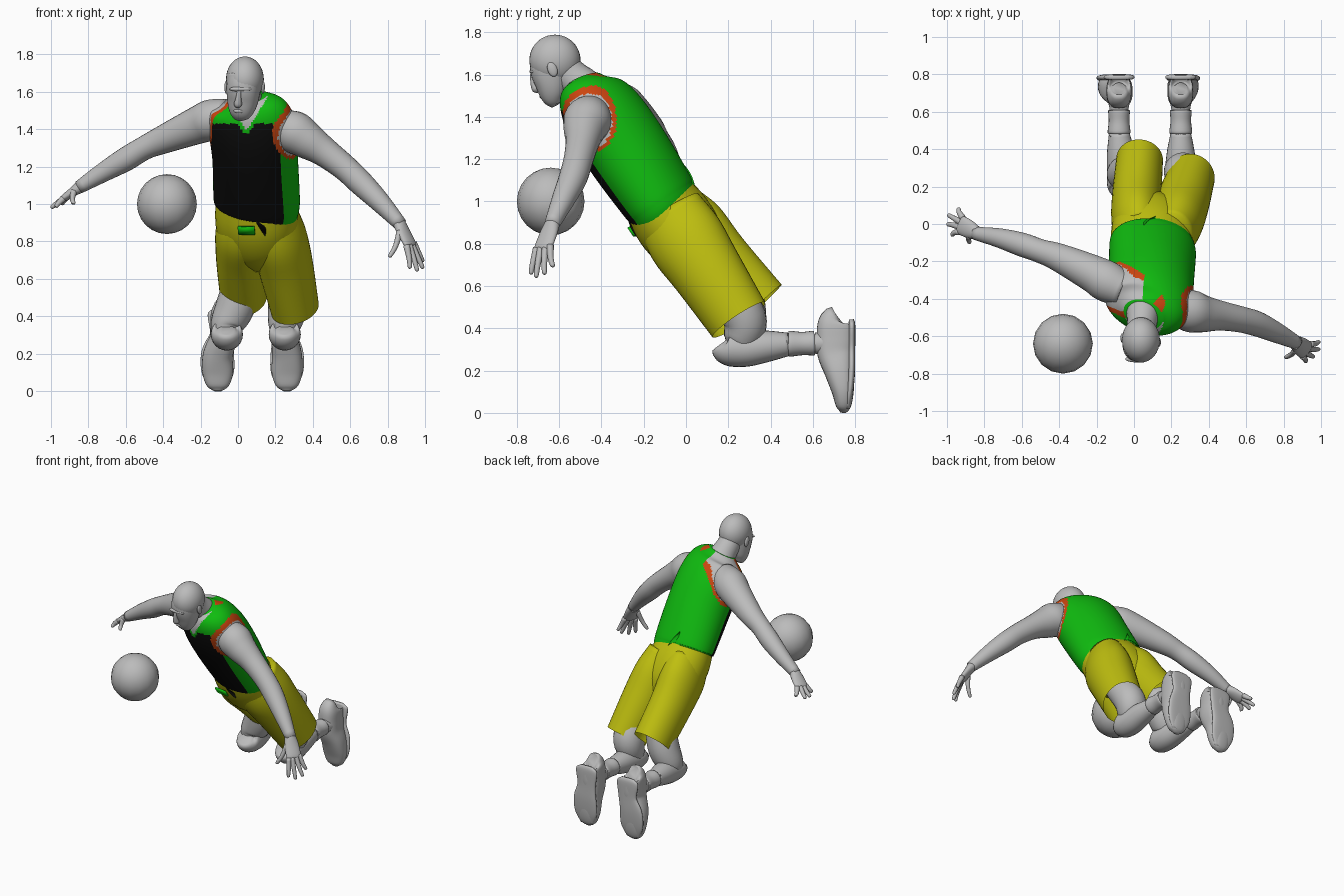
import bpy, bmesh, math
from mathutils import Vector

if "Cube" in bpy.data.objects:
    bpy.data.objects.remove(bpy.data.objects["Cube"], do_unlink=True)


def material(name, rgb):
    mat = bpy.data.materials.new(name)
    mat.use_nodes = True
    mat.diffuse_color = (*rgb, 1)
    mat.node_tree.nodes["Principled BSDF"].inputs["Base Color"].default_value = (*rgb, 1)
    return mat


GREY = material("pale grey", (.5, .5, .5))
GREEN = material("jersey green", (.005, .5, .005))
BLACK = material("jersey black", (.004, .004, .004))
YELLOW = material("shorts yellow", (.52, .52, .005))
ORANGE = material("trim orange", (.6, .06, .005))


def finish(name, bm, mats):
    mesh = bpy.data.meshes.new(name)
    bmesh.ops.recalc_face_normals(bm, faces=bm.faces)
    for face in bm.faces:
        face.smooth = True
    bm.to_mesh(mesh)
    bm.free()
    for mat in mats:
        mesh.materials.append(mat)
    obj = bpy.data.objects.new(name, mesh)
    bpy.context.collection.objects.link(obj)
    return obj


def spline(rows, steps):
    """Smooth curve through rows of x, y, z, half width, half depth."""
    pts = [Vector(r) for r in rows]
    pts = [pts[0] * 2 - pts[1]] + pts + [pts[-1] * 2 - pts[-2]]
    out = []
    for p, q, r, s in zip(pts, pts[1:], pts[2:], pts[3:]):
        for k in range(steps):
            t = k / steps
            out.append(q + (r - p) * (t / 2) + (p * 2 - q * 5 + r * 4 - s) * (t * t / 2)
                       + (q * 3 - p - r * 3 + s) * (t ** 3 / 2))
    return out + [pts[-2]]


def loft(name, rows, mats=(GREY,), side=(1, 0, 0), n=24, steps=5, power=1.0, caps=(1, 1), rule=None):
    """Skin elliptical sections along a path; rule picks a material per face."""
    bm = bmesh.new()
    secs = spline(rows, steps)
    rings = []
    for i, s in enumerate(secs):
        c = Vector(s[:3])
        t = (Vector(secs[min(i + 1, len(secs) - 1)][:3]) - Vector(secs[max(i - 1, 0)][:3])).normalized()
        lat = Vector(side)
        lat = (lat - t * lat.dot(t)).normalized()
        deep = t.cross(lat)
        ring = []
        for j in range(n):
            co, si = math.cos(math.tau * j / n), math.sin(math.tau * j / n)
            co, si = (math.copysign(abs(v) ** power, v) for v in (co, si))
            ring.append(bm.verts.new(c + lat * co * max(s[3], .002) + deep * si * max(s[4], .002)))
        rings.append(ring)
    for a, b in zip(rings, rings[1:]):
        for j in range(n):
            k = (j + 1) % n
            face = bm.faces.new((a[j], a[k], b[k], b[j]))
            if rule:
                face.material_index = rule(face.calc_center_median(), math.tau * (j + .5) / n)
    for use, ring in zip(caps, (rings[0], rings[-1])):
        if use:
            bm.faces.new(ring)
    return finish(name, bm, mats)


def ball(name, centre, radii, u=24, v=16):
    bm = bmesh.new()
    bmesh.ops.create_uvsphere(bm, u_segments=u, v_segments=v, radius=1)
    bmesh.ops.scale(bm, vec=radii, verts=bm.verts)
    obj = finish(name, bm, [GREY])
    obj.location = centre
    return obj


def tube(name, rows, **kw):
    """Loft with round sections: x, y, z, radius."""
    return loft(name, [(*r, r[-1]) for r in rows], **kw)


# Jersey: black front, green back and shoulders, orange armholes, open V neck
TWIST = (.95, -.27, -.1)
ARMHOLES = [(1, Vector((.29, -.46, 1.38)), Vector((.85, -.1, -.45)).normalized()),
            (-1, Vector((-.13, -.32, 1.45)), Vector((-.85, .4, -.35)).normalized())]


def jersey_rule(c, angle):
    co, si = math.cos(angle), math.sin(angle)
    for sign, p, d in ARMHOLES:
        dist = (c - p).cross(d).length
        if sign * co > .3 and dist < .132:
            return 2 if dist > .112 else 3
    if si < 0:
        opening = (c.z - 1.39) * .62 - abs(c.x - .045)
        if opening > 0:
            return 3
        if opening > -.02 and c.z > 1.38:
            return 0
        if c.z < 1.43 and si < (-.64 if co > 0 else -.35):
            return 1
    return 0


loft("jersey", [(.1, -.115, .995, .225, .165), (.1, -.135, 1.025, .235, .178),
                (.092, -.275, 1.235, .232, .195), (.078, -.385, 1.4, .238, .188),
                (.066, -.455, 1.505, .215, .15), (.05, -.485, 1.57, .11, .085)],
     mats=(GREEN, BLACK, ORANGE, GREY), side=TWIST, n=112, steps=14, rule=jersey_rule)

# Small waistband tie under the hem
bm = bmesh.new()
bmesh.ops.create_cube(bm, size=1)
bmesh.ops.scale(bm, vec=(.09, .012, .05), verts=bm.verts)
tie = finish("waist_tie", bm, [GREEN])
tie.location = (.045, -.252, .858)
tie.rotation_euler = (.6, 0, -.15)

# Shorts: pelvis and two open legs
loft("shorts_pelvis", [(.1, -.15, 1.04, .215, .16), (.1, -.06, .91, .225, .185),
                       (.11, .03, .79, .2, .165), (.13, .1, .7, .1, .1)],
     mats=(YELLOW,), side=TWIST, n=40)
loft("shorts_left_leg", [(.19, -.08, .95, .12, .165), (.22, 0, .82, .145, .185),
                         (.255, .1, .67, .145, .17), (.305, .25, .44, .128, .15)],
     mats=(YELLOW,), side=(.95, -.27, .1), n=40, caps=(1, 0))
loft("shorts_right_leg", [(.03, -.07, .95, .12, .165), (.015, .02, .85, .135, .185),
                          (.015, .15, .71, .132, .165), (.03, .345, .505, .125, .148)],
     mats=(YELLOW,), side=(1, -.1, .05), n=40, caps=(1, 0))


# Legs and shoes
def leg(label, knee, ankle, toe, thigh):
    tube(label + "_thigh", [(*thigh, .1), ((thigh[0] + knee) / 2, .275, .45, .105),
                            (knee, .265, .35, .088), (knee, .24, .29, .06)])
    mid = (knee + ankle) / 2
    tube(label + "_shin", [(knee, .17, .33, .04), (knee, .19, .31, .08), (knee, .27, .302, .085),
                           (mid, .38, .315, .075), (ankle, .49, .325, .054)])
    tube(label + "_sock", [(ankle, .485, .327, .05), (ankle, .49, .327, .061), (ankle, .55, .328, .055),
                           (ankle, .605, .33, .058), (ankle, .61, .33, .05), (ankle, .66, .33, .06)], steps=4)
    loft(label + "_shoe", [(ankle, .725, .446, .03, .05), (ankle, .712, .43, .062, .085),
                           (ankle, .71, .35, .068, .092), (ankle, .71, .28, .072, .088),
                           (toe, .727, .19, .08, .07), (toe, .742, .1, .082, .052),
                           (toe, .745, .03, .06, .035), (toe, .742, 0, .02, .012)], power=.8, n=32)
    loft(label + "_sole", [(ankle, .782, .442, .05, .012), (ankle, .785, .41, .082, .016),
                           (ankle, .784, .3, .07, .016), (toe, .783, .2, .088, .017),
                           (toe, .775, .1, .086, .016), (toe, .762, .02, .05, .012)], power=.7, n=32)


leg("left", .25, .25, .262, (.28, .18, .6))
leg("right", -.06, -.08, -.108, (.03, .26, .6))


# Hands: flat palm, four fingers and a thumb
def hand(label, wrist, palm, across, tips):
    w, p, a = Vector(wrist), Vector(palm), Vector(across).normalized()
    loft(label + "_palm", [(*w, .036, .034), (*w.lerp(p, .45), .048, .026),
                           (*p, .05, .02), (*(p + (p - w) * .12), .035, .01)], side=a)
    for i, tip in enumerate(tips):
        end = Vector(tip)
        thumb = i == len(tips) - 1
        start = w.lerp(p, .35) - a * .03 if thumb else p + a * (.038 - .025 * i)
        bend = start.lerp(end, .5) + (p - w) * .08
        tube(f"{label}_finger_{i}", [(*start, .018), (*bend, .014), (*start.lerp(end, .93), .011),
                                     (*end, .004)], n=12, steps=4)


# Arms
tube("left_arm", [(.22, -.44, 1.42, .09), (.3, -.465, 1.385, .113), (.37, -.48, 1.34, .1),
                  (.46, -.49, 1.28, .08), (.57, -.51, 1.195, .07), (.66, -.535, 1.11, .067),
                  (.76, -.58, 1.01, .055), (.87, -.635, .89, .036)], side=(0, 1, 0))
tube("right_arm", [(-.05, -.355, 1.475, .09), (-.14, -.31, 1.45, .11), (-.22, -.265, 1.42, .1),
                   (-.4, -.18, 1.345, .076), (-.5, -.145, 1.3, .064), (-.6, -.11, 1.24, .064),
                   (-.72, -.075, 1.17, .052), (-.85, -.05, 1.09, .035)], side=(0, 1, 0))
hand("left", (.86, -.63, .9), (.92, -.675, .785), (.06, .1, .02),
     [(.99, -.63, .69), (.99, -.67, .655), (.96, -.71, .64), (.92, -.735, .655), (.81, -.715, .715)])
hand("right", (-.84, -.05, 1.095), (-.925, -.005, 1.035), (.04, .15, .02),
     [(-.94, .085, 1.0), (-.995, .05, .985), (-1, 0, .98), (-.975, -.06, .985), (-.88, -.1, 1.0)])

# Neck and head, tipped forward and slightly turned
loft("neck", [(.05, -.43, 1.47, .12, .1), (.048, -.475, 1.535, .092, .09),
              (.042, -.54, 1.59, .078, .082), (.038, -.59, 1.64, .075, .08)])
ball("skull", (.037, -.62, 1.668), (.101, .121, .121), 32, 24)
loft("face", [(.036, -.628, 1.68, .09, .105), (.03, -.637, 1.62, .09, .1), (.025, -.632, 1.555, .083, .08),
              (.018, -.627, 1.5, .068, .06), (.014, -.617, 1.465, .045, .036),
              (.014, -.612, 1.455, .02, .015)], side=(.97, -.2, 0), power=.9, n=32)
tube("nose", [(.006, -.728, 1.605, .01), (.002, -.72, 1.56, .016), (0, -.708, 1.535, .022),
              (.002, -.695, 1.522, .012)], n=16)
ball("lips", (.006, -.682, 1.498), (.03, .012, .012))
ball("brow", (.015, -.722, 1.615), (.062, .018, .014))
for label, x, y in (("left", .133, -.632), ("right", -.062, -.61)):
    ear = ball(label + "_ear", (x, y, 1.625), (.011, .023, .036), 16, 12)
    ear.rotation_euler = (.35, 0, 0)

# Game ball
ball("game_ball", (-.38, -.64, 1.0), (.16, .16, .16), 16, 12)
